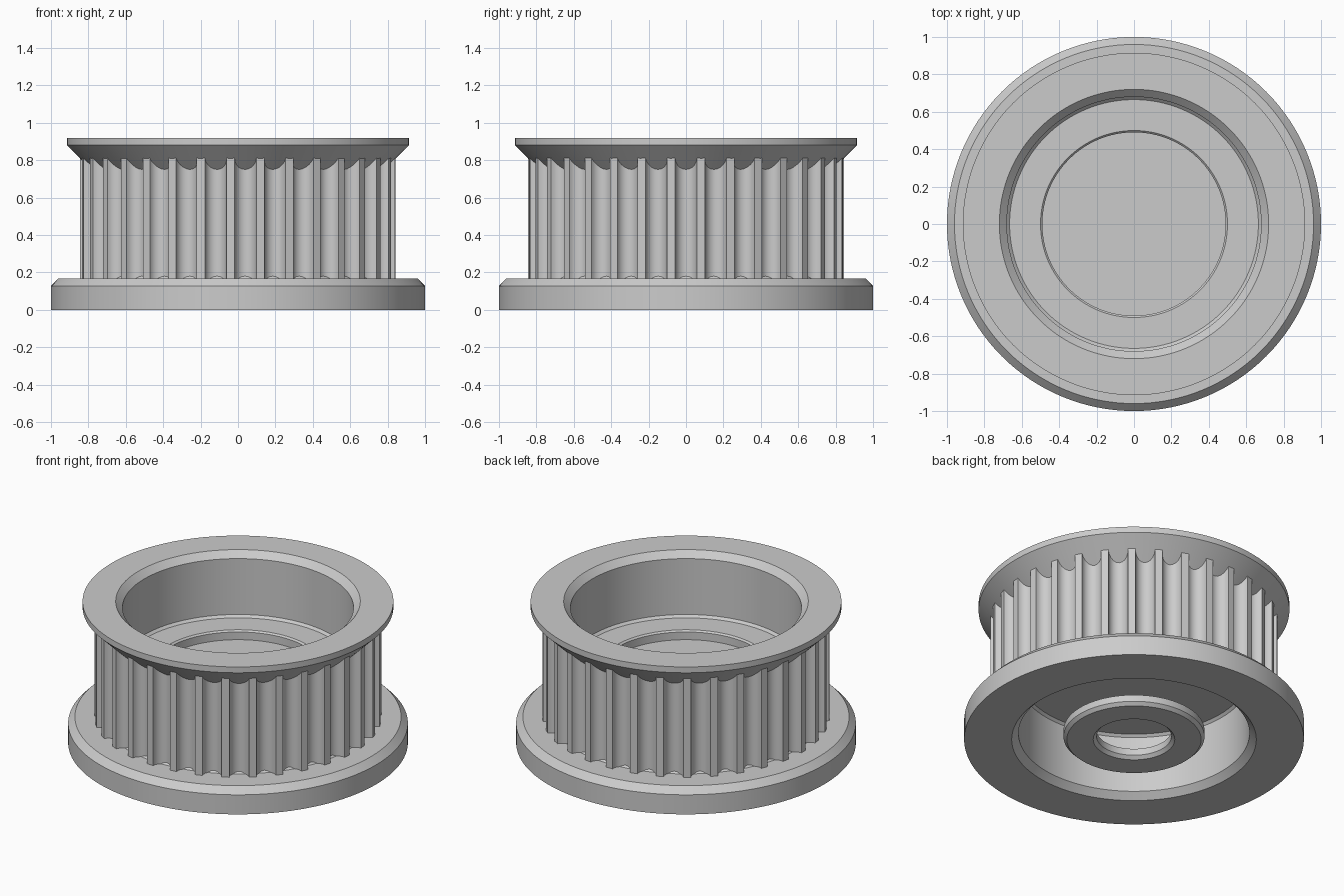
import bpy, bmesh, math

if "Cube" in bpy.data.objects:
    bpy.data.objects.remove(bpy.data.objects["Cube"])

metal = bpy.data.materials.new("grey_metal")
metal.use_nodes = True
GREY = (0.6, 0.6, 0.6, 1)
metal.diffuse_color = GREY
metal.node_tree.nodes["Principled BSDF"].inputs["Base Color"].default_value = GREY


def finish(bm, name):
    bmesh.ops.remove_doubles(bm, verts=bm.verts, dist=1e-5)
    bmesh.ops.recalc_face_normals(bm, faces=bm.faces)
    mesh = bpy.data.meshes.new(name)
    bm.to_mesh(mesh)
    bm.free()
    mesh.materials.append(metal)
    obj = bpy.data.objects.new(name, mesh)
    bpy.context.collection.objects.link(obj)
    bpy.ops.object.select_all(action="DESELECT")
    obj.select_set(True)
    bpy.context.view_layer.objects.active = obj
    bpy.ops.object.shade_smooth_by_angle(angle=math.radians(25))
    return obj


def lathe(name, profile, closed=False, steps=128):
    """Revolve an (r, z) profile around the z axis."""
    bm = bmesh.new()
    verts = [bm.verts.new((r, 0, z)) for r, z in profile]
    pairs = list(zip(verts, verts[1:]))
    if closed:
        pairs.append((verts[-1], verts[0]))
    edges = [bm.edges.new(p) for p in pairs]
    bmesh.ops.spin(bm, geom=verts + edges, cent=(0, 0, 0), axis=(0, 0, 1),
                   angle=math.tau, steps=steps, use_merge=True)
    return finish(bm, name)


# Body: recessed underside, lower flange, core, upper conical flange, upper bore
lathe("pulley_body", [
    (0, 0.42), (0.665, 0.42), (0.68, 0.405), (0.68, 0.04), (0.72, 0),
    (1, 0), (1, 0.127), (0.96, 0.168), (0.797, 0.168), (0.77, 0.195),
    (0.77, 0.735), (0.915, 0.88), (0.915, 0.918),
    (0.72, 0.918), (0.68, 0.878), (0.68, 0.515), (0.665, 0.5),
    (0.5, 0.5), (0.49, 0.49), (0.49, 0.44), (0, 0.44)])

# Hub ring in the lower recess, chamfered on both bottom edges
lathe("hub_ring", [
    (0.24, 0), (0.395, 0), (0.415, 0.02), (0.415, 0.063),
    (0.22, 0.063), (0.22, 0.02)], closed=True)

# Toothed ring: narrow lands between round grooves
TEETH, LAND_R, GROOVE_R, ARC = 33, 0.845, 0.058, 10
outline = []
for tooth in range(TEETH):
    a = math.tau * tooth / TEETH
    for i in range(ARC + 1):
        t = math.pi * i / ARC
        x = LAND_R - 0.002 - GROOVE_R * math.sin(t)
        y = -GROOVE_R * math.cos(t)
        if i in (0, ARC):
            x = math.sqrt(LAND_R ** 2 - y ** 2)
        outline.append((x * math.cos(a) - y * math.sin(a),
                        x * math.sin(a) + y * math.cos(a)))

bm = bmesh.new()
columns = []
for x, y in outline:
    k = 0.75 / math.hypot(x, y)
    columns.append([bm.verts.new(p) for p in (
        (x, y, 0.15), (x, y, 0.83), (x * k, y * k, 0.83), (x * k, y * k, 0.15))])
for i, col in enumerate(columns):
    nxt = columns[(i + 1) % len(columns)]
    for j in range(4):
        k = (j + 1) % 4
        bm.faces.new((col[j], nxt[j], nxt[k], col[k]))
finish(bm, "toothed_ring")
